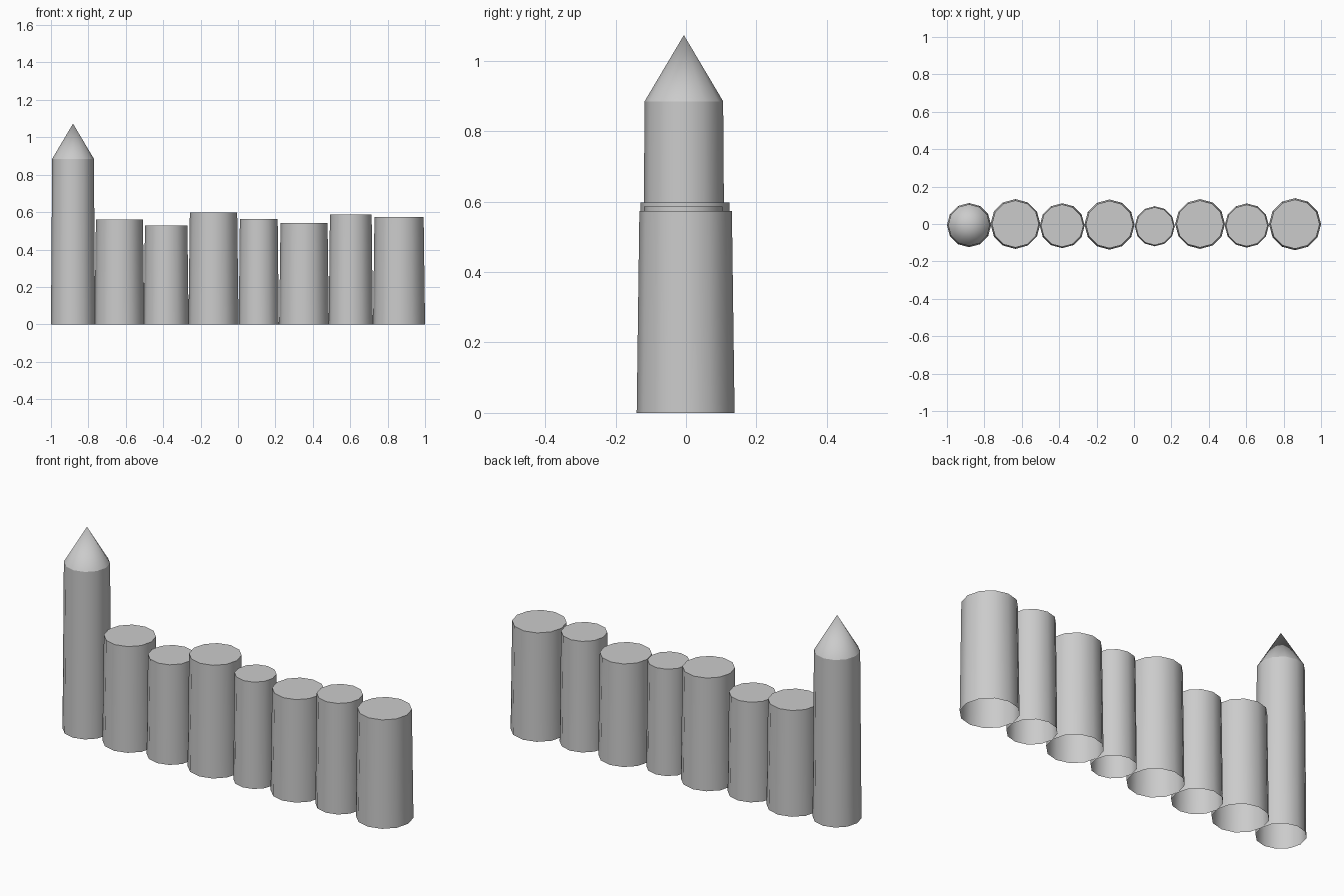
import bpy, bmesh, math

cube = bpy.data.objects.get("Cube")
if cube:
    bpy.data.objects.remove(cube, do_unlink=True)

SIDES = 12
TAPER = 0.945

grey = bpy.data.materials.new("plain_grey")
grey.use_nodes = True
colour = (0.6, 0.6, 0.6, 1)
grey.diffuse_color = colour
grey.node_tree.nodes["Principled BSDF"].inputs["Base Color"].default_value = colour


def ring(bm, radius, z):
    return [bm.verts.new((radius * math.cos(a), radius * math.sin(a), z))
            for a in (math.tau * i / SIDES for i in range(SIDES))]


def post(name, x, y, radius, height, tip=None):
    """Tapered post, open underneath, with a flat top or a pointed tip."""
    bm = bmesh.new()
    low, high = ring(bm, radius, 0), ring(bm, radius * TAPER, height)
    point = bm.verts.new((0, 0, tip)) if tip else None
    for i in range(SIDES):
        j = (i + 1) % SIDES
        bm.faces.new((low[i], low[j], high[j], high[i])).smooth = True
        if tip:
            bm.faces.new((high[i], high[j], point)).smooth = True
    if not tip:
        bm.faces.new(high)
    # Keep the top rim crisp
    for i in range(SIDES):
        bm.edges.get((high[i], high[(i + 1) % SIDES])).smooth = False
    mesh = bpy.data.meshes.new(name)
    bm.to_mesh(mesh)
    bm.free()
    mesh.materials.append(grey)
    obj = bpy.data.objects.new(name, mesh)
    obj.location = (x, y, 0)
    bpy.context.collection.objects.link(obj)


# Tall pointed end post
post("pointed_post", -0.882, -0.006, 0.118, 0.885, 1.073)

# Row of flat topped posts: x, y, radius, height
row = [(-0.634, 0.0, 0.133, 0.56), (-0.384, -0.009, 0.12, 0.528),
       (-0.131, -0.003, 0.134, 0.597), (0.111, -0.012, 0.107, 0.564),
       (0.353, 0.0, 0.133, 0.543), (0.603, -0.008, 0.118, 0.586),
       (0.861, -0.001, 0.139, 0.574)]
for n, values in enumerate(row, 1):
    post(f"flat_post_{n}", *values)
